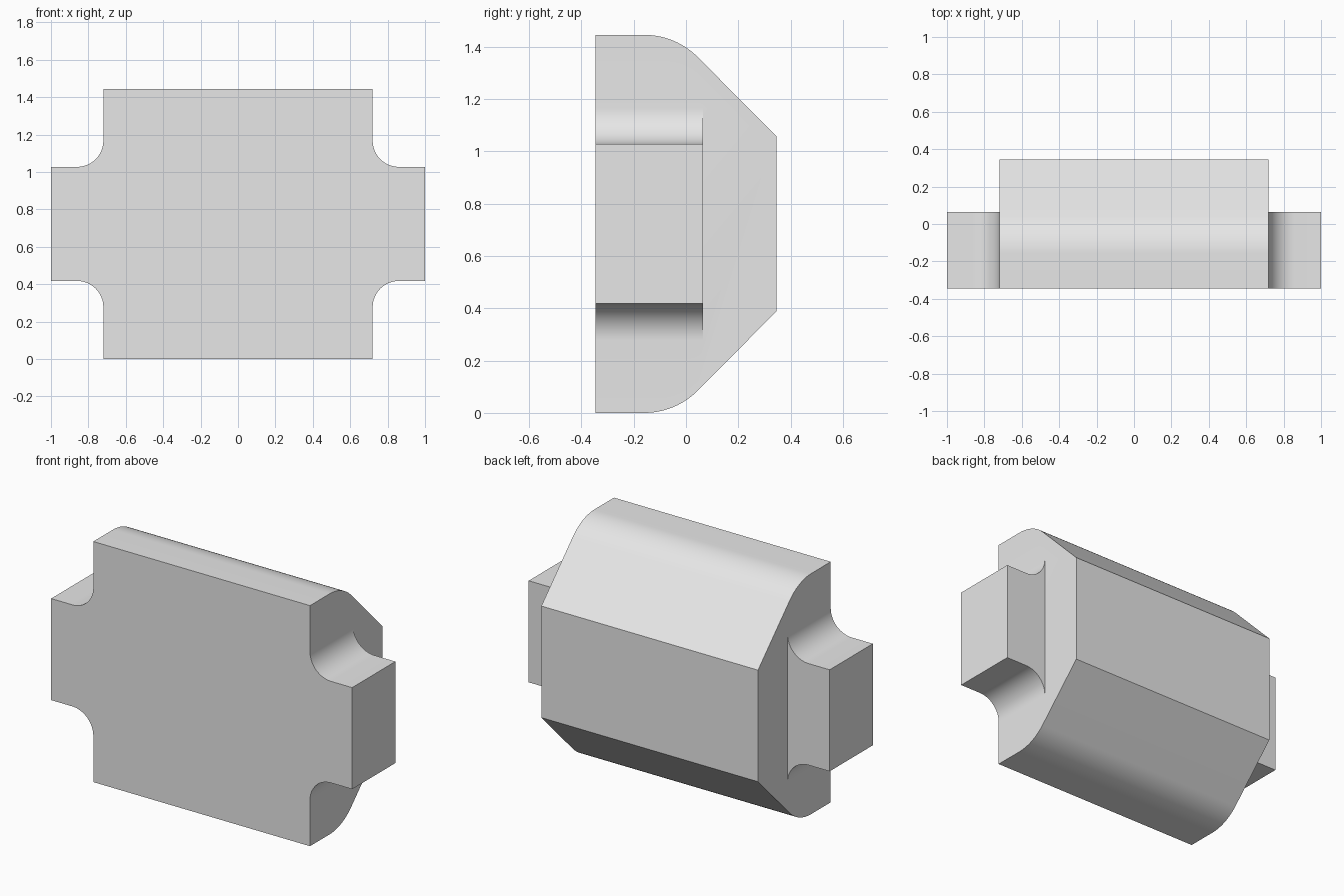
import bpy, bmesh
from math import sin, cos, tan, radians
from mathutils import Vector

cube = bpy.data.objects.get("Cube")
if cube:
    bpy.data.objects.remove(cube, do_unlink=True)

HEIGHT, MID = 1.445, 0.7225
FRONT, BACK = -0.345, 0.345
BODY_X, ARM_HALF, ARM_BACK, FILLET = 0.72, 0.305, 0.065, 0.14

grey = bpy.data.materials.new("plain_grey")
grey.use_nodes = True
grey.diffuse_color = (0.8, 0.8, 0.8, 1)
grey.node_tree.nodes["Principled BSDF"].inputs["Base Color"].default_value = (0.8, 0.8, 0.8, 1)


def arc(cx, cy, r, start, end, steps):
    angles = [radians(start + (end - start) * i / steps) for i in range(steps + 1)]
    return [(cx + r * cos(a), cy + r * sin(a)) for a in angles]


def prism(name, points, offset):
    """Extrude a closed outline along an offset."""
    bm = bmesh.new()
    face = bm.faces.new([bm.verts.new(p) for p in points])
    ext = bmesh.ops.extrude_face_region(bm, geom=[face])
    moved = [g for g in ext["geom"] if isinstance(g, bmesh.types.BMVert)]
    bmesh.ops.translate(bm, verts=moved, vec=Vector(offset))
    bmesh.ops.recalc_face_normals(bm, faces=bm.faces)
    mesh = bpy.data.meshes.new(name)
    bm.to_mesh(mesh)
    bm.free()
    mesh.materials.append(grey)
    obj = bpy.data.objects.new(name, mesh)
    bpy.context.collection.objects.link(obj)
    return obj


# Body: side outline with a rounded shoulder running into a 45 degree chamfer
radius = 0.29
shoulder_y = -0.04 - radius * tan(radians(22.5))
upper = [(FRONT, MID)] + arc(shoulder_y, MID - radius, radius, 90, 45, 12) + [(BACK, 0.335)]
upper[0] = (FRONT, MID)
side = upper + [(y, -z) for y, z in reversed(upper)]
block = prism("block_body", [(-BODY_X, y, z + MID) for y, z in side], (2 * BODY_X, 0, 0))

# Arms: one bar through the body with filleted roots on both ends
quarter = arc(BODY_X + FILLET, ARM_HALF + FILLET, FILLET, 180, 270, 16) + [(1, ARM_HALF)]
right_half = quarter + [(x, -z) for x, z in reversed(quarter)]
outline = right_half + [(-x, -z) for x, z in right_half]
arms = prism("side_arms", [(x, FRONT, z + MID) for x, z in outline], (0, ARM_BACK - FRONT, 0))

# Join into a single solid
union = block.modifiers.new("join_arms", "BOOLEAN")
union.operation, union.solver, union.object = "UNION", "EXACT", arms
bpy.context.view_layer.objects.active = block
block.select_set(True)
bpy.ops.object.modifier_apply(modifier=union.name)
bpy.data.objects.remove(arms, do_unlink=True)

# Merge coplanar faces and smooth the curves
bm = bmesh.new()
bm.from_mesh(block.data)
bmesh.ops.remove_doubles(bm, verts=bm.verts, dist=0.0005)
bmesh.ops.dissolve_limit(bm, angle_limit=radians(0.5), verts=bm.verts, edges=bm.edges)
bm.to_mesh(block.data)
bm.free()
bpy.ops.object.shade_smooth_by_angle(angle=radians(30))
